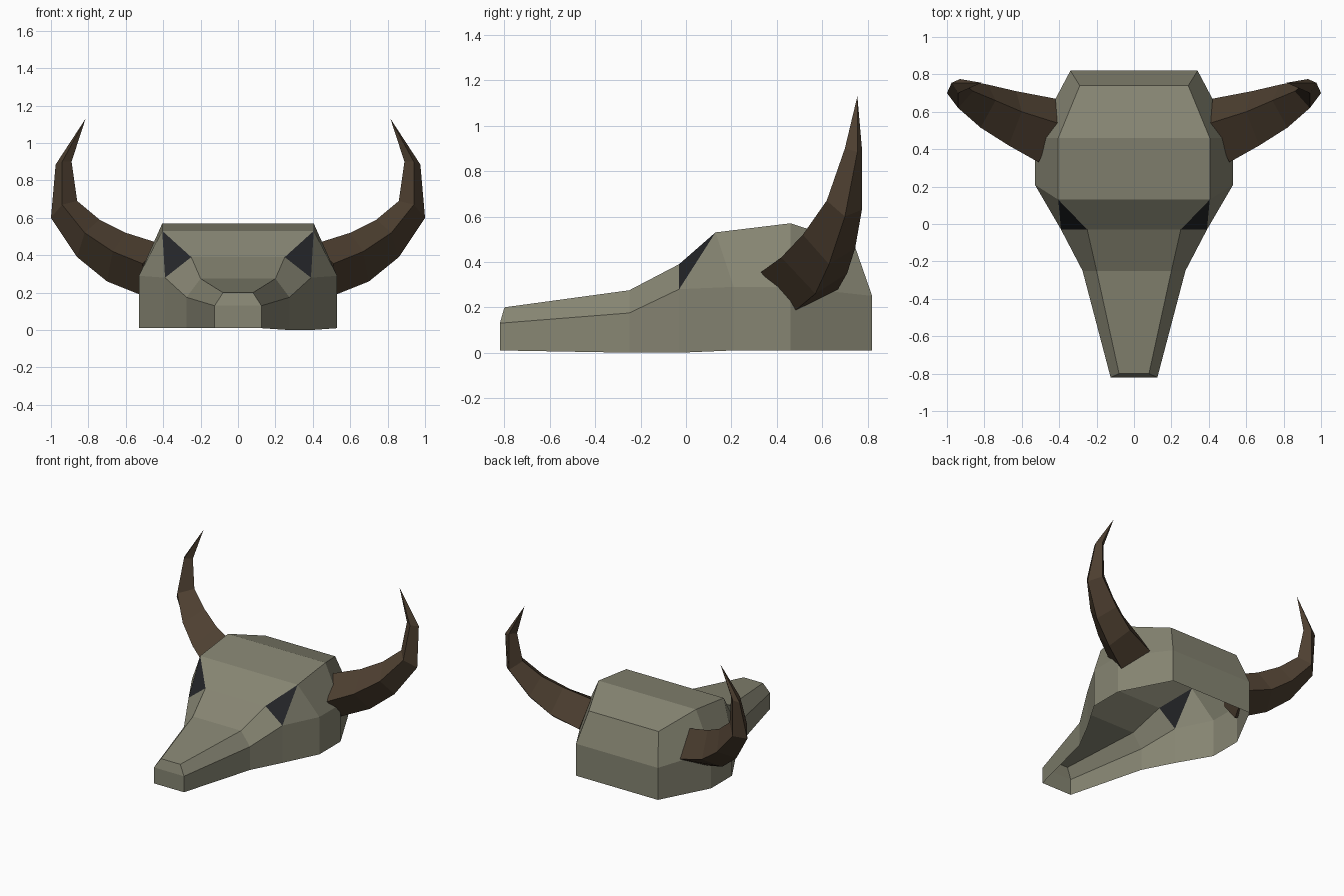
import bpy
import bmesh
from mathutils import Vector

cube = bpy.data.objects.get("Cube")
if cube:
    bpy.data.objects.remove(cube, do_unlink=True)


def make_material(name, colour):
    material = bpy.data.materials.new(name)
    material.use_nodes = True
    material.diffuse_color = (*colour, 1)
    shader = material.node_tree.nodes["Principled BSDF"]
    shader.inputs["Base Color"].default_value = (*colour, 1)
    shader.inputs["Roughness"].default_value = 0.9
    return material


bone = make_material("weathered bone", (0.24, 0.235, 0.17))
socket = make_material("dark eye socket", (0.018, 0.019, 0.022))
horn_brown = make_material("horn brown", (0.075, 0.05, 0.03))


def finish(bm, name, materials):
    bmesh.ops.recalc_face_normals(bm, faces=bm.faces[:])
    mesh = bpy.data.meshes.new(name)
    bm.to_mesh(mesh)
    bm.free()
    for material in materials:
        mesh.materials.append(material)
    obj = bpy.data.objects.new(name, mesh)
    bpy.context.collection.objects.link(obj)
    return obj


# Skull stations from nose to back: cheek (x, y, z) and crown (x, y, z)
STATIONS = [
    ((0.125, -0.82, 0.13), (0.08, -0.80, 0.2)),
    ((0.275, -0.25, 0.175), (0.2, -0.25, 0.275)),
    ((0.39, -0.03, 0.28), (0.25, -0.03, 0.39)),
    ((0.53, 0.21, 0.29), (0.405, 0.13, 0.53)),
    ((0.53, 0.46, 0.29), (0.405, 0.46, 0.57)),
    ((0.34, 0.82, 0.25), (0.29, 0.74, 0.48)),
]
EYE_STATION = 2


def build_skull():
    bm = bmesh.new()
    rows = []
    for i, (cheek, crown) in enumerate(STATIONS):
        row = {}
        for side in (1, -1):
            # The left jaw edge sags slightly in the middle
            jaw_z = 0 if side > 0 and i in (1, 2) else 0.01
            points = [(cheek[0], cheek[1], jaw_z), cheek, crown]
            row[side] = [bm.verts.new((side * x, y, z)) for x, y, z in points]
        rows.append(row)

    for i, (a, b) in enumerate(zip(rows, rows[1:])):
        # Top plate between both crowns
        bm.faces.new((a[1][2], b[1][2], b[-1][2], a[-1][2]))
        for side in (1, -1):
            jaw_a, cheek_a, crown_a = a[side]
            jaw_b, cheek_b, crown_b = b[side]
            bm.faces.new((jaw_a, jaw_b, cheek_b, cheek_a))
            if i == EYE_STATION:
                # Eye socket triangle and the cheekbone behind it
                eye = bm.faces.new((cheek_a, crown_b, crown_a))
                eye.material_index = 1
                bm.faces.new((cheek_a, cheek_b, crown_b))
            else:
                bm.faces.new((cheek_a, cheek_b, crown_b, crown_a))

    # Nose and back walls; the underside stays open
    for end in (rows[0], rows[-1]):
        left, right = end[1], end[-1]
        for k in (0, 1):
            bm.faces.new((left[k], left[k + 1], right[k + 1], right[k]))
    return finish(bm, "skull", [bone, socket])


# Horn rings from root to tip: front, top, rear and bottom corners
HORN_RINGS = [
    ((0.51, 0.33, 0.355), (0.41, 0.54, 0.46), (0.42, 0.67, 0.28), (0.5, 0.475, 0.18)),
    ((0.67, 0.42, 0.42), (0.6, 0.6, 0.52), (0.63, 0.71, 0.35), (0.7, 0.57, 0.26)),
    ((0.82, 0.515, 0.52), (0.74, 0.66, 0.59), (0.78, 0.745, 0.46), (0.86, 0.63, 0.39)),
    ((0.94, 0.62, 0.67), (0.86, 0.71, 0.69), (0.93, 0.775, 0.63), (1.0, 0.7, 0.6)),
    ((0.94, 0.7, 0.9), (0.89, 0.735, 0.9), (0.93, 0.775, 0.9), (0.975, 0.755, 0.885)),
]
HORN_TIP = (0.815, 0.755, 1.13)


def build_horn(name, side):
    bm = bmesh.new()

    def vert(point):
        return bm.verts.new(Vector((side * point[0], point[1], point[2])))

    rings = [[vert(p) for p in ring] for ring in HORN_RINGS]
    tip = vert(HORN_TIP)
    bm.faces.new(rings[0])
    for a, b in zip(rings, rings[1:]):
        for k in range(4):
            n = (k + 1) % 4
            bm.faces.new((a[k], a[n], b[n], b[k]))
    for k in range(4):
        bm.faces.new((rings[-1][k], rings[-1][(k + 1) % 4], tip))
    return finish(bm, name, [horn_brown])


build_skull()
build_horn("left_horn", 1)
build_horn("right_horn", -1)
